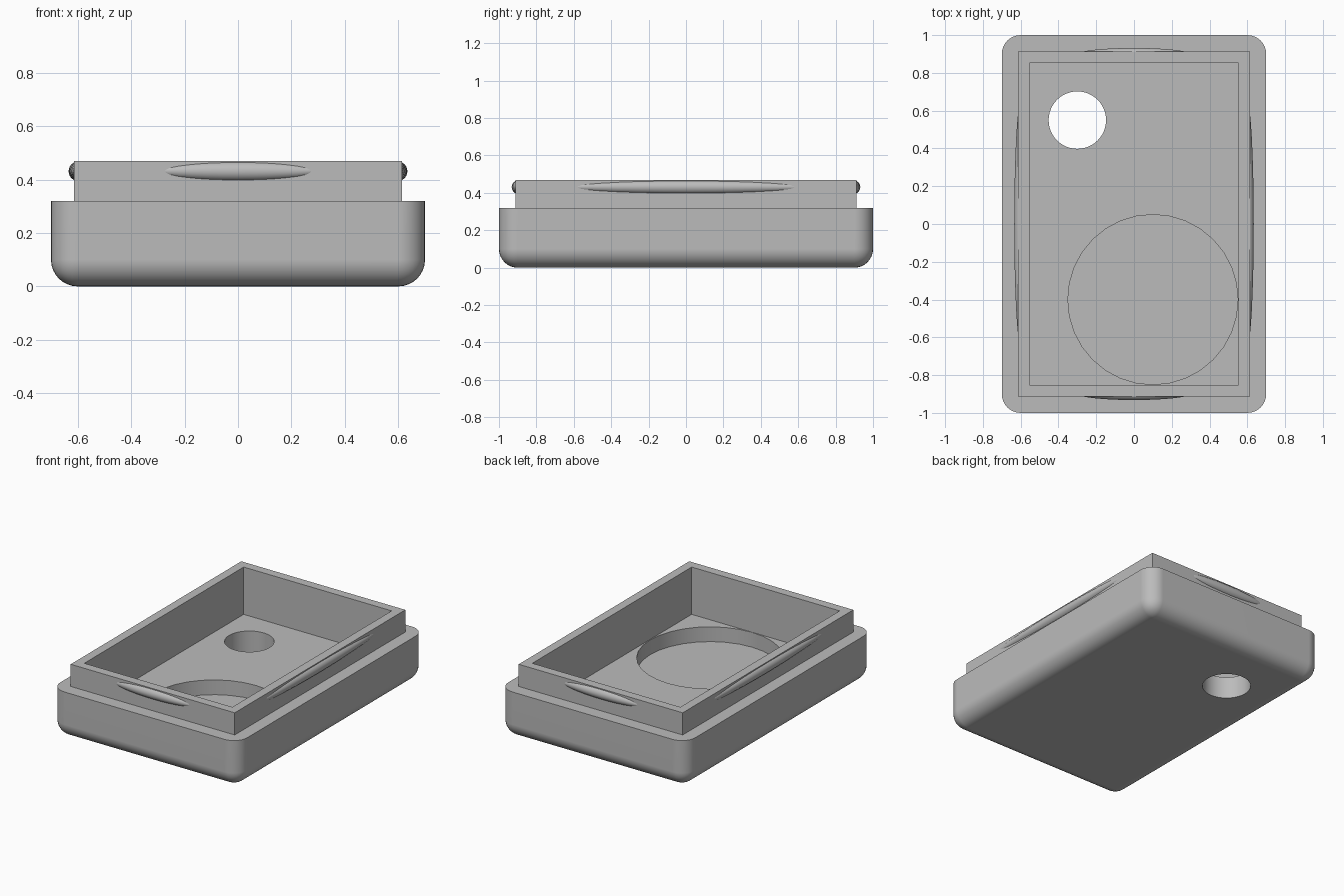
import bpy
import bmesh
import math
from mathutils import Matrix

if "Cube" in bpy.data.objects:
    bpy.data.objects.remove(bpy.data.objects["Cube"], do_unlink=True)

grey = bpy.data.materials.new("plain grey")
grey.use_nodes = True
grey.diffuse_color = (0.5, 0.5, 0.5, 1)
grey.node_tree.nodes["Principled BSDF"].inputs["Base Color"].default_value = grey.diffuse_color


def make_object(name, bm):
    mesh = bpy.data.meshes.new(name)
    bm.to_mesh(mesh)
    bm.free()
    mesh.materials.append(grey)
    obj = bpy.data.objects.new(name, mesh)
    bpy.context.collection.objects.link(obj)
    return obj


def box(name, half_x, half_y, low, high, radius=0):
    bm = bmesh.new()
    bmesh.ops.create_cube(bm, size=1, matrix=Matrix.Translation((0, 0, (low + high) / 2))
                          @ Matrix.Diagonal((2 * half_x, 2 * half_y, high - low, 1)))
    if radius:
        # Round every edge except the top rim
        edges = [e for e in bm.edges if min(v.co.z for v in e.verts) < low + 0.01]
        bmesh.ops.bevel(bm, geom=edges, offset=radius, segments=8, profile=0.5, affect='EDGES')
    return make_object(name, bm)


def cylinder(name, x, y, low, high, radius, sides):
    bm = bmesh.new()
    bmesh.ops.create_cone(bm, cap_ends=True, segments=sides, radius1=radius, radius2=radius,
                          depth=high - low, matrix=Matrix.Translation((x, y, (low + high) / 2)))
    return make_object(name, bm)


def smooth(obj):
    bpy.ops.object.select_all(action='DESELECT')
    obj.select_set(True)
    bpy.context.view_layer.objects.active = obj
    bpy.ops.object.shade_smooth_by_angle(angle=math.radians(30))


def combine(target, other, operation):
    mod = target.modifiers.new(operation.lower(), 'BOOLEAN')
    mod.operation = operation
    mod.solver = 'EXACT'
    mod.object = other
    bpy.context.view_layer.objects.active = target
    bpy.ops.object.modifier_apply(modifier=mod.name)
    bpy.data.objects.remove(other, do_unlink=True)


# Rounded tray with a raised inner lip
tray = box("tray", 0.70, 1.0, 0, 0.32, 0.1)
combine(tray, box("lip", 0.614, 0.912, 0.2, 0.47), 'UNION')

# Hollow interior, shallow round recess and through hole
combine(tray, box("cavity_cutter", 0.554, 0.852, 0.15, 0.6), 'DIFFERENCE')
combine(tray, cylinder("recess_cutter", 0.1, -0.4, 0.05, 0.25, 0.45, 32), 'DIFFERENCE')
combine(tray, cylinder("hole_cutter", -0.3, 0.55, -0.1, 0.25, 0.152, 48), 'DIFFERENCE')
smooth(tray)
weighted = tray.modifiers.new("flat_face_normals", 'WEIGHTED_NORMAL')
weighted.keep_sharp = True

# Slim snap ridges, half sunk into the four lip walls
ridges = [("front", 0, -0.895, 0.31, 90), ("back", 0, 0.895, 0.31, 90),
          ("right", -0.597, 0, 0.66, 0), ("left", 0.597, 0, 0.66, 0)]
for side, x, y, half_length, turn in ridges:
    bm = bmesh.new()
    bmesh.ops.create_uvsphere(bm, u_segments=24, v_segments=16, radius=1,
                              matrix=Matrix.Translation((x, y, 0.431))
                              @ Matrix.Rotation(math.radians(turn), 4, 'Z')
                              @ Matrix.Diagonal((0.037, half_length, 0.037, 1))
                              @ Matrix.Rotation(math.radians(90), 4, 'X'))
    ridge = make_object(side + "_snap_ridge", bm)
    smooth(ridge)
